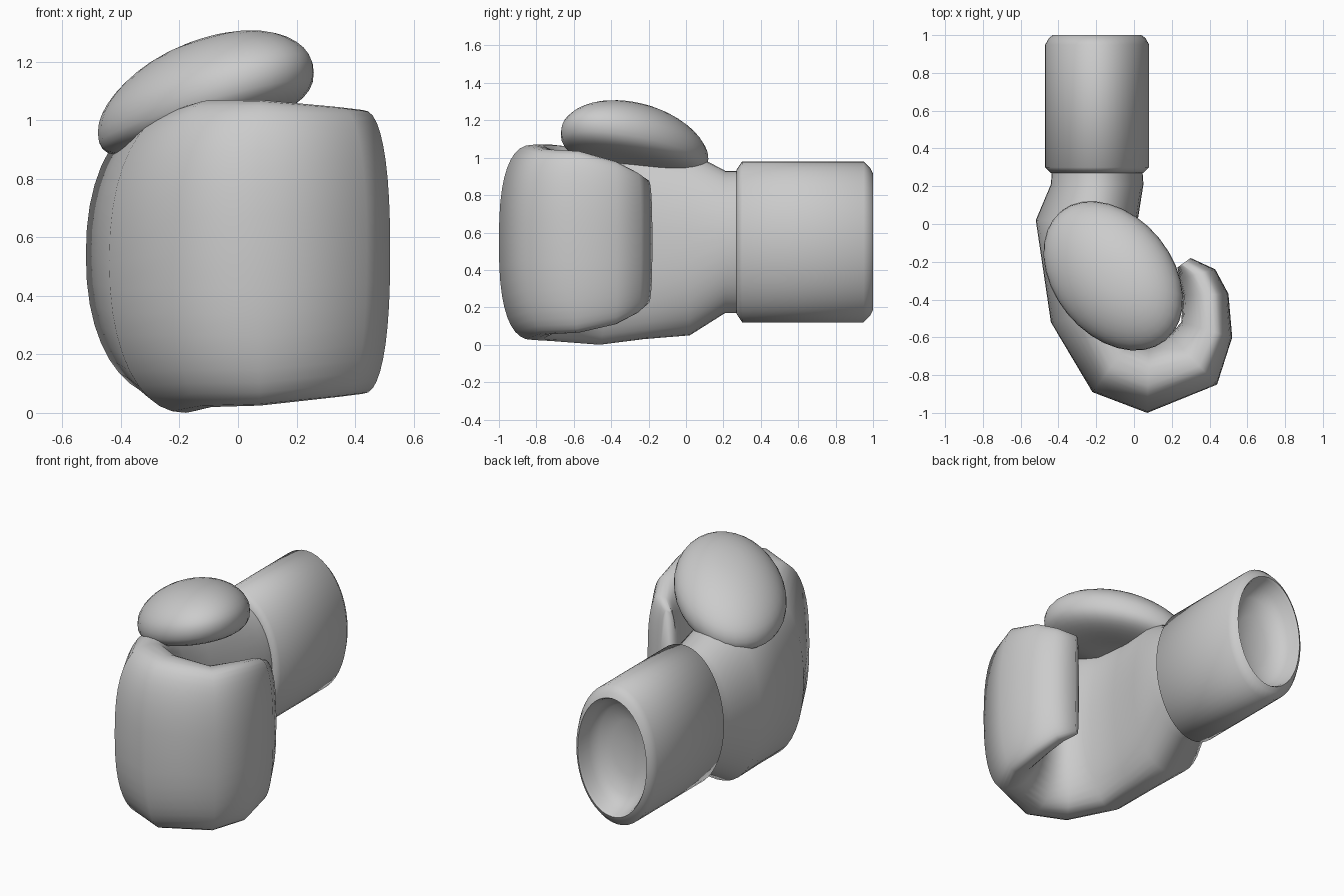
import bpy, bmesh, math
from mathutils import Vector

if "Cube" in bpy.data.objects:
    bpy.data.objects.remove(bpy.data.objects["Cube"])

grey = bpy.data.materials.new("plain grey")
grey.diffuse_color = (0.6, 0.6, 0.6, 1)
grey.use_nodes = True
grey.node_tree.nodes["Principled BSDF"].inputs["Base Color"].default_value = grey.diffuse_color


def finish(name, bm, angle):
    bmesh.ops.recalc_face_normals(bm, faces=bm.faces)
    me = bpy.data.meshes.new(name)
    bm.to_mesh(me)
    bm.free()
    ob = bpy.data.objects.new(name, me)
    bpy.context.collection.objects.link(ob)
    me.materials.append(grey)
    bpy.ops.object.select_all(action='DESELECT')
    ob.select_set(True)
    bpy.context.view_layer.objects.active = ob
    bpy.ops.object.shade_smooth_by_angle(angle=math.radians(angle))
    return ob


def loft(name, rings, angle):
    bm = bmesh.new()
    loops = [[bm.verts.new(p) for p in r] for r in rings]
    n = len(loops[0])
    for a, b in zip(loops, loops[1:]):
        for i in range(n):
            j = (i + 1) % n
            bm.faces.new((a[i], a[j], b[j], b[i]))
    bm.faces.new(loops[0])
    bm.faces.new(loops[-1])
    return finish(name, bm, angle)


def spow(v, e):
    return math.copysign(abs(v) ** (2 / e), v)


# Hand: section swept from the wrist round the curled fingers
# outer x, y, inner x, y, bottom z, top z, squareness, ridge position
stations = [
    (-0.43, 0.35, 0.04, 0.35, 0.17, 0.93, 2.0, 0.5),
    (-0.44, 0.21, 0.05, 0.21, 0.17, 0.93, 2.0, 0.5),
    (-0.52, 0.02, 0.02, 0.02, 0.05, 1.03, 2.2, 0.45),
    (-0.48, -0.25, -0.02, -0.21, 0.03, 1.03, 2.2, 0.4),
    (-0.44, -0.52, -0.03, -0.43, 0.00, 1.04, 2.2, 0.36),
    (-0.22, -0.89, 0.01, -0.58, 0.02, 1.07, 2.5, 0.45),
    (0.07, -1.00, 0.08, -0.62, 0.025, 1.07, 2.6, 0.5),
    (0.44, -0.85, 0.19, -0.59, 0.055, 1.045, 2.4, 0.62),
    (0.52, -0.60, 0.25, -0.52, 0.065, 1.035, 2.4, 0.65),
    (0.50, -0.37, 0.26, -0.38, 0.11, 0.98, 2.5, 0.62),
    (0.43, -0.24, 0.24, -0.29, 0.17, 0.92, 2.6, 0.6),
    (0.30, -0.18, 0.23, -0.23, 0.22, 0.88, 2.8, 0.5),
]
N = 40
rings = []
for ox, oy, ix, iy, lo, hi, e, r in stations:
    o, i = Vector((ox, oy, 0)), Vector((ix, iy, 0))
    ring = []
    for k in range(N):
        t = 2 * math.pi * k / N
        c = spow(math.cos(t), e)
        p = i.lerp(o, r + c * ((1 - r) if c > 0 else r))
        p.z = (lo + hi) / 2 + (hi - lo) / 2 * spow(math.sin(t), e)
        ring.append(p)
    rings.append(ring)
loft("curled_hand", rings, 70)

# Cuff: oval tube with a rounded rim and a bowl-shaped mouth
profile = [(0.27, 0.245, 0.385), (0.30, 0.275, 0.43), (0.95, 0.275, 0.43),
           (0.985, 0.255, 0.395), (1.00, 0.235, 0.365), (0.985, 0.228, 0.355),
           (0.92, 0.215, 0.335), (0.87, 0.18, 0.28), (0.84, 0.11, 0.17),
           (0.83, 0.03, 0.05)]
loft("cuff", [[(-0.195 + rx * math.cos(2 * math.pi * k / 48), y,
                0.55 + rz * math.sin(2 * math.pi * k / 48)) for k in range(48)]
              for y, rx, rz in profile], 60)

# Thumb: flattened ball, drooping to the left and towards the wrist
bm = bmesh.new()
bmesh.ops.create_uvsphere(bm, u_segments=32, v_segments=20, radius=1)
th = math.radians(39)
along = Vector((math.sin(th), -math.cos(th), 0))
across = Vector((math.cos(th), math.sin(th), 0))
for v in bm.verts:
    a, b, c = v.co
    h = math.hypot(a, b)
    f = h ** -0.2 if h > 1e-5 else 1     # fuller rim
    a, b, c = a * f, b * f, spow(c, 2.3)
    p = Vector((-0.11, -0.275, 0)) + along * b * 0.44 + across * a * 0.315
    p.z = (1.125 + (0.155 if c > 0 else 0.165) * c
           + 0.04 * a - 0.065 * a * a + 0.105 * b - 0.065 * b * b)
    v.co = p
finish("thumb", bm, 60)
